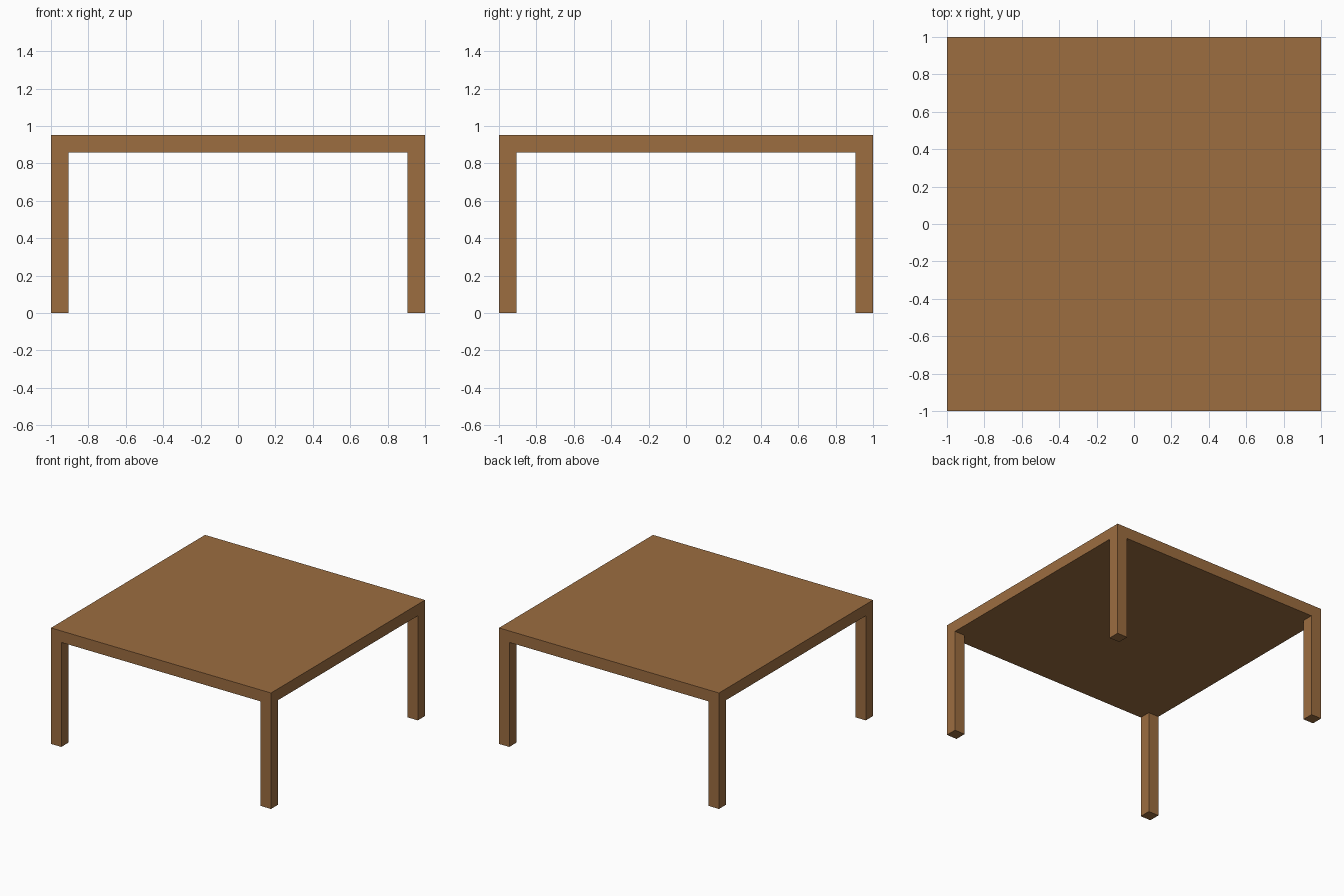
import bpy

if "Cube" in bpy.data.objects:
    bpy.data.objects.remove(bpy.data.objects["Cube"])

HEIGHT, THICK, LEG = 0.953, 0.094, 0.094

wood = bpy.data.materials.new("brown wood")
wood.diffuse_color = (0.333, 0.153, 0.051, 1)
wood.use_nodes = True
wood.node_tree.nodes["Principled BSDF"].inputs["Base Color"].default_value = wood.diffuse_color


def box(name, centre, size):
    bpy.ops.mesh.primitive_cube_add(size=1, location=centre)
    ob = bpy.context.object
    ob.name = name
    ob.scale = size
    bpy.ops.object.transform_apply(location=False, rotation=False, scale=True)
    ob.data.materials.append(wood)
    return ob


# Square slab top
box("table_top", (0, 0, HEIGHT - THICK / 2), (2, 2, THICK))

# Four square legs flush with the corners
leg_h = HEIGHT - THICK
for y_name, sy in (("front", -1), ("back", 1)):
    for x_name, sx in (("left", -1), ("right", 1)):
        box(f"{y_name}_{x_name}_leg",
            (sx * (1 - LEG / 2), sy * (1 - LEG / 2), leg_h / 2),
            (LEG, LEG, leg_h))
